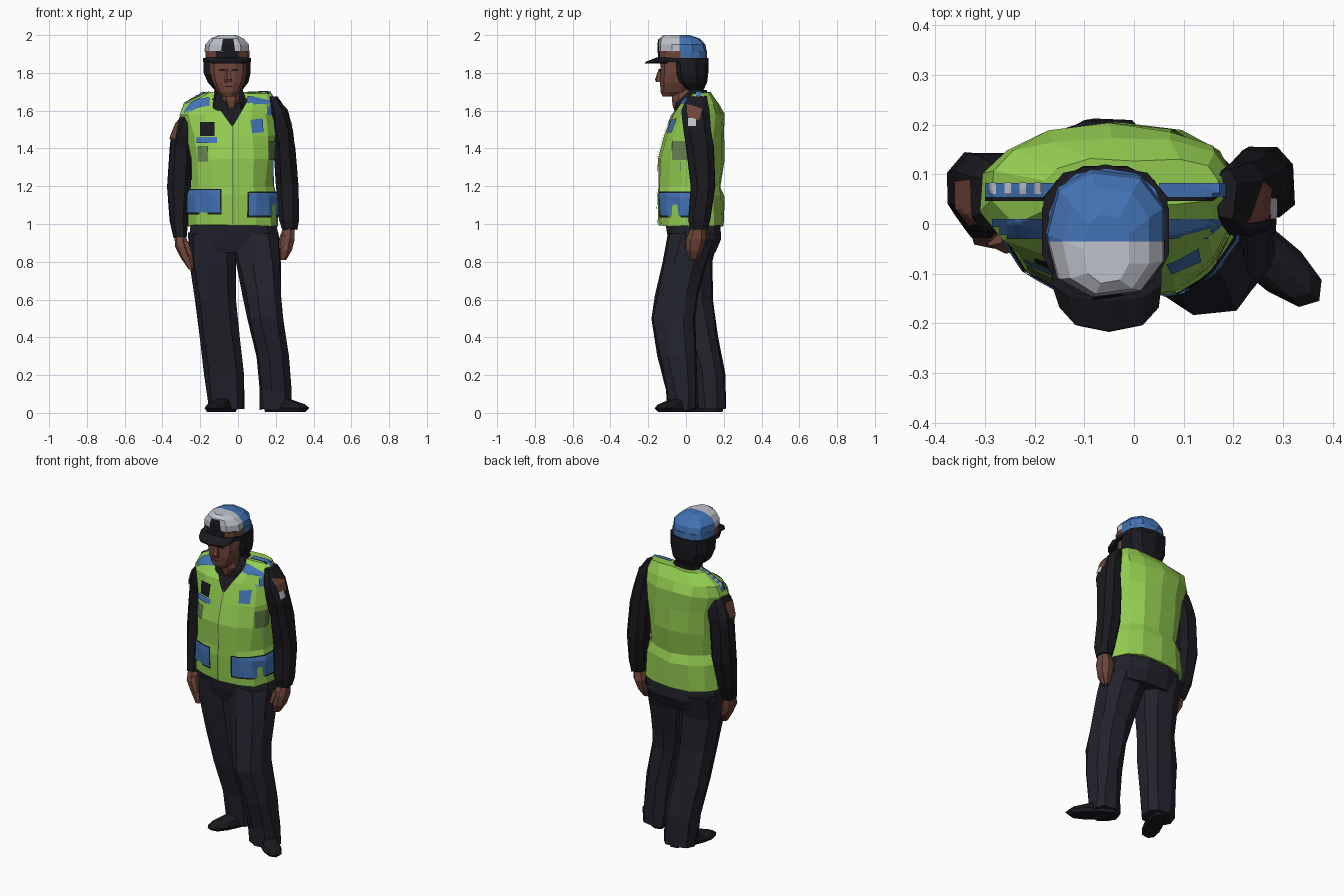
import bpy, bmesh, random
from math import cos, sin, pi, radians
from mathutils import Vector, Matrix
from mathutils.bvhtree import BVHTree

random.seed(4)
if "Cube" in bpy.data.objects:
    bpy.data.objects.remove(bpy.data.objects["Cube"])


def material(name, *rgb):
    mat = bpy.data.materials.new(name)
    mat.use_nodes = True
    mat.diffuse_color = (*rgb, 1)
    mat.node_tree.nodes["Principled BSDF"].inputs["Base Color"].default_value = (*rgb, 1)
    return mat


lime = material("lime vest", .29, .6, .08)
navy = material("navy cloth", .016, .016, .026)
black = material("black cloth", .01, .01, .014)
blue = material("blue panel", .055, .17, .46)
skin = material("brown skin", .16, .06, .042)
white = material("pale grey", .52, .54, .6)
olive = material("olive grey", .13, .22, .08)


def finish(name, bm, *mats):
    mesh = bpy.data.meshes.new(name)
    bm.to_mesh(mesh)
    bm.free()
    for mat in mats:
        mesh.materials.append(mat)
    obj = bpy.data.objects.new(name, mesh)
    bpy.context.collection.objects.link(obj)
    return obj


def loft(name, mats, rings, sides=10, power=.8, jitter=0, cut=None, rule=None, place=None):
    """Skin horizontal rings given as (z, left, right, front, back)."""
    bm = bmesh.new()
    loops = []
    for z, x0, x1, y0, y1 in rings:
        loop = []
        for i in range(sides):
            a = 2 * pi * (i + .5) / sides
            c, s = cos(a), sin(a)
            px = abs(c) ** power * (1 if c > 0 else -1) / cos(pi / sides) ** power
            py = abs(s) ** power * (1 if s > 0 else -1)
            wob = [random.uniform(-jitter, jitter) for _ in range(3)]
            loop.append(bm.verts.new(((x0 + x1) / 2 + px * (x1 - x0) / 2 + wob[0],
                                      (y0 + y1) / 2 + py * (y1 - y0) / 2 + wob[1], z + wob[2])))
        loops.append(loop)
    for low, high in zip(loops, loops[1:]):
        for i in range(sides):
            j = (i + 1) % sides
            bm.faces.new((low[i], low[j], high[j], high[i]))
    bm.faces.new(loops[0][::-1])
    bm.faces.new(loops[-1])
    if place:
        bm.transform(place)
    if cut is not None:
        bmesh.ops.bisect_plane(bm, geom=bm.verts[:] + bm.edges[:] + bm.faces[:],
                               plane_co=(0, cut, 0), plane_no=(0, 1, 0))
    bmesh.ops.recalc_face_normals(bm, faces=bm.faces)
    if rule:
        for f in bm.faces:
            f.material_index = rule(f.calc_center_median())
    return finish(name, bm, *mats)


# Projections used to lay thin patches onto a surface
def from_front(u, v): return Vector((u, -1, v)), Vector((0, 1, 0))
def from_left(u, v): return Vector((1, u, v)), Vector((-1, 0, 0))
def from_right(u, v): return Vector((-1, u, v)), Vector((1, 0, 0))
def from_top(u, v): return Vector((u, v, 3)), Vector((0, 0, -1))


def around(u, v):
    d = Vector((sin(radians(u)), -cos(radians(u)), 0))
    return Vector((-.03, .03, v)) + d, -d


def patch(name, mat, target, corners, project, steps=8, lift=.006):
    """Lay a four-cornered patch on the target surface."""
    mesh = target.data
    tree = BVHTree.FromPolygons([v.co for v in mesh.vertices], [p.vertices[:] for p in mesh.polygons])
    a, b, c, d = [Vector(p) for p in corners]
    bm = bmesh.new()
    grid = {}
    for i in range(steps + 1):
        for j in range(steps + 1):
            s, t = i / steps, j / steps
            p = a.lerp(b, s).lerp(d.lerp(c, s), t)
            start, ray = project(*p)
            hit = tree.ray_cast(start, ray)[0]
            if hit:
                grid[i, j] = bm.verts.new(hit - ray * lift)
    for i in range(steps):
        for j in range(steps):
            keys = [(i, j), (i + 1, j), (i + 1, j + 1), (i, j + 1)]
            if all(k in grid for k in keys):
                bm.faces.new([grid[k] for k in keys])
    return finish(name, bm, mat)


def box(u0, u1, v0, v1):
    return (u0, v0), (u1, v0), (u1, v1), (u0, v1)


# Trousers
loft("trouser_seat", [navy], [(.85, -.24, .2, -.08, .16), (.92, -.26, .22, -.1, .19),
                              (1.05, -.245, .19, -.12, .185)], 12, .88)
loft("left_trouser_leg", [navy], [
    (.02, .12, .285, -.1, .06), (.12, .115, .28, -.11, .06), (.3, .1, .265, -.15, .055),
    (.5, .055, .24, -.185, .05), (.62, .03, .23, -.165, .07), (.8, -.01, .225, -.125, .11),
    (.95, -.04, .21, -.1, .17)], 9, jitter=.005)
loft("right_trouser_leg", [navy], [
    (.02, -.15, .03, .06, .215), (.2, -.17, .03, .04, .205), (.4, -.2, .01, -.01, .175),
    (.6, -.22, -.015, -.05, .145), (.8, -.25, -.015, -.08, .14), (.95, -.26, 0, -.09, .18)],
    9, jitter=.005)

# Shoes, built pointing forward then turned outward
for side, x, y, turn in (("left", .2, -.01, 50), ("right", -.06, .13, -25)):
    loft(side + "_shoe", [black], [
        (.005, -.045, .045, -.2, .07), (.025, -.052, .052, -.225, .075), (.045, -.045, .045, -.2, .075),
        (.075, -.04, .04, -.08, .07), (.15, -.035, .035, -.03, .06)], 10,
        place=Matrix.Translation((x, y, 0)) @ Matrix.Rotation(radians(turn), 4, "Z"))

# Vest, with the right shoulder wider than the left
vest = loft("vest", [lime], [
    (.99, -.268, .21, -.145, .205), (1.15, -.265, .205, -.155, .2), (1.2, -.24, .185, -.15, .185),
    (1.34, -.25, .19, -.145, .2), (1.47, -.27, .2, -.115, .205),
    (1.58, -.305, .2, -.075, .2), (1.64, -.285, .2, -.03, .175), (1.695, -.18, .175, .03, .13)],
    14, .86, jitter=.007)

# Vest panels and fittings
patch("zip", olive, vest, box(-.032, -.025, 1, 1.53), from_front, 14)
for side, inner, outer, low, high in (("right", -20, -85, 1.06, 1.18), ("left", 27, 95, 1.045, 1.165)):
    patch(side + "_hip_panel", blue, vest, box(inner, outer, low, high), around, 14)
    patch(side + "_hip_panel_border", black, vest,
          box(inner * .92, outer * 1.02, low - .01, high + .006), around, 14, .003)
patch("chest_badge", blue, vest, ((.075, 1.48), (.135, 1.485), (.13, 1.56), (.065, 1.55)), from_front)
patch("chest_radio", black, vest, box(-.2, -.125, 1.465, 1.54), from_front)
patch("radio_panel", blue, vest, box(-.22, -.11, 1.43, 1.46), from_front)
patch("right_pocket", olive, vest, box(-.215, -.16, 1.33, 1.41), from_front)
patch("left_pocket", olive, vest, box(62, 88, 1.34, 1.44), around)
patch("shirt_opening", black, vest, ((-.035, 1.52), (-.025, 1.52), (.06, 1.665), (-.14, 1.665)), from_front)
for side, outer, inner in (("right", -.3, -.15), ("left", .05, .185)):
    patch(side + "_shoulder_front_stripe", blue, vest, box(outer, inner, -.03, .01), from_top, 10)
    patch(side + "_shoulder_strap", black, vest, box(outer, inner, .046, .054), from_top, 10)
    patch(side + "_shoulder_back_stripe", blue, vest, box(outer, inner, .054, .082), from_top, 10)
for i in range(4):
    x = -.29 + i * .03
    patch("shoulder_check", white, vest, box(x, x + .013, .06, .083), from_top, 3, .009)

# Sleeves and shoulder badges
left_sleeve = loft("left_sleeve", [black], [
    (.97, .235, .31, .015, .115), (1.02, .22, .32, .01, .13), (1.2, .2, .32, .02, .16),
    (1.4, .19, .3, 0, .155), (1.5, .175, .29, -.02, .14), (1.6, .17, .255, -.03, .13),
    (1.675, .165, .205, .01, .11)], 8, jitter=.004)
right_sleeve = loft("right_sleeve", [black], [
    (.93, -.345, -.27, -.03, .06), (1.02, -.36, -.265, -.02, .1), (1.2, -.375, -.25, 0, .145),
    (1.4, -.36, -.24, 0, .15), (1.46, -.355, -.22, -.015, .145), (1.54, -.325, -.2, -.025, .135),
    (1.61, -.285, -.2, .01, .11)], 8, jitter=.004)
patch("left_sleeve_badge", skin, left_sleeve,
      ((.01, 1.565), (.07, 1.55), (.085, 1.61), (0, 1.64)), from_left)
patch("left_sleeve_tab", white, left_sleeve, box(.01, .052, 1.52, 1.56), from_left)
patch("right_sleeve_badge", skin, right_sleeve,
      ((-.005, 1.45), (.085, 1.45), (.09, 1.54), (0, 1.54)), from_right)

# Hands
loft("left_hand", [skin], [(.81, .225, .255, .02, .06), (.86, .22, .285, 0, .09),
                           (.92, .22, .3, 0, .11), (.99, .245, .3, .03, .1)], 7)
loft("right_hand", [skin], [(.76, -.26, -.235, -.05, -.01), (.82, -.3, -.24, -.05, .03),
                            (.88, -.33, -.26, -.05, .045), (.95, -.335, -.28, -.02, .05)], 7)
loft("left_thumb", [skin], [(.87, .215, .235, -.01, .01), (.94, .225, .26, 0, .04)], 5)
loft("right_thumb", [skin], [(.83, -.265, -.24, -.06, -.04), (.91, -.3, -.265, -.045, 0)], 5)

# Neck and collar
loft("neck", [skin], [(1.615, -.06, -.01, -.073, .07), (1.66, -.085, .01, -.08, .07),
                      (1.74, -.1, 0, -.07, .06)], 8)
loft("collar", [black], [(1.6, -.15, .06, -.065, .12), (1.64, -.14, .05, -.06, .12),
                         (1.71, -.12, .025, .01, .11)], 9)

# Head
head = loft("head", [skin], [
    (1.675, -.085, -.015, -.125, -.03), (1.7, -.11, .01, -.137, .02), (1.75, -.135, .035, -.14, .05),
    (1.8, -.147, .047, -.138, .06), (1.88, -.15, .05, -.14, .07)], 12)
loft("nose", [skin], [(1.752, -.07, -.03, -.16, -.12), (1.765, -.068, -.032, -.165, -.12),
                      (1.82, -.057, -.043, -.145, -.12)], 5)
patch("mouth", black, head, box(-.07, -.03, 1.725, 1.731), from_front)
for side, x in (("right", -.1), ("left", -.035)):
    patch(side + "_eye", black, head, box(x, x + .035, 1.81, 1.82), from_front)
loft("hair", [black], [
    (1.705, -.12, .02, .01, .09), (1.75, -.16, .055, -.065, .112), (1.8, -.182, .067, -.09, .118),
    (1.88, -.182, .067, -.1, .12)], 10)

# Cap: visor, band coloured by direction, two-tone crown
loft("cap_rim", [black], [(1.857, -.185, .07, -.15, .12), (1.878, -.185, .07, -.15, .118)], 12)
loft("cap_visor", [black], [(1.85, -.14, .04, -.217, -.06), (1.858, -.15, .05, -.215, -.06),
                            (1.882, -.165, .055, -.155, -.05)], 10)


def band_colour(c):
    if c.y > -.03:
        return 2
    return 1 if abs(c.x + .055) > .04 else 0


loft("cap_band", [black, skin, blue], [(1.875, -.172, .06, -.148, .112), (1.915, -.172, .062, -.15, .112)],
     14, cut=-.03, rule=band_colour)
crown = loft("cap_crown", [blue, white], [
    (1.912, -.172, .06, -.148, .112), (1.95, -.168, .058, -.148, .104), (1.982, -.14, .03, -.142, .075),
    (2, -.1, -.01, -.12, .02)], 9, cut=-.035, rule=lambda c: int(c.y < -.035))
patch("cap_badge", black, crown, ((-.09, 1.916), (-.015, 1.916), (-.025, 1.98), (-.08, 1.98)), from_front)
